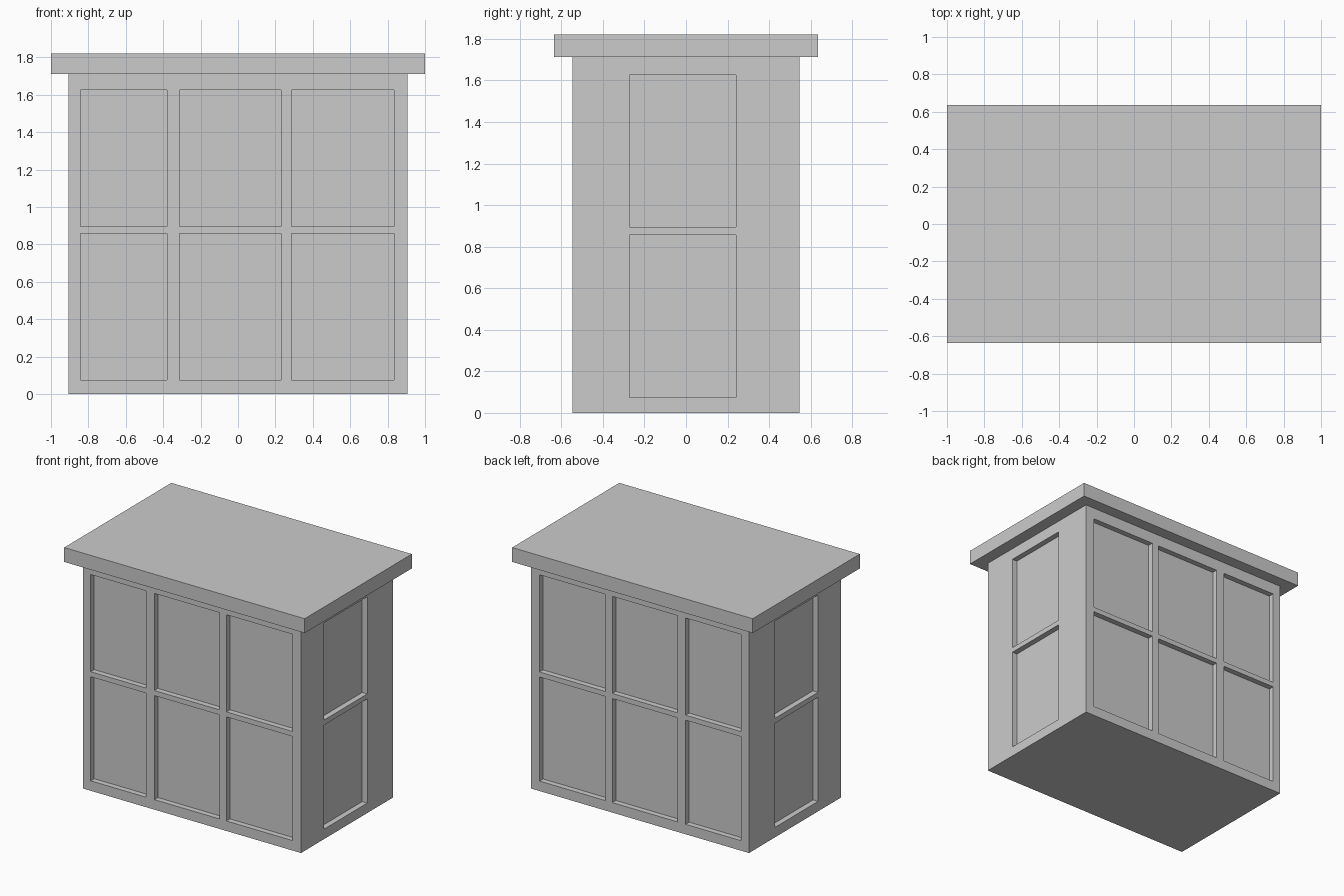
import bpy, bmesh
from mathutils import Matrix, Vector

if "Cube" in bpy.data.objects:
    bpy.data.objects.remove(bpy.data.objects["Cube"])

BODY_X, BODY_Y, BODY_TOP = 0.907, 0.547, 1.712
DEPTH = 0.042                                   # panel recess depth
COLUMNS = [(-0.842, -0.38), (-0.313, 0.23), (0.287, 0.835)]
ROWS = [(0.075, 0.857), (0.895, 1.625)]
SIDE = (-0.273, 0.24)


def add_box(bm, lo, hi):
    lo, hi = Vector(lo), Vector(hi)
    m = Matrix.Translation((lo + hi) / 2) @ Matrix.Diagonal((*(hi - lo), 1))
    bmesh.ops.create_cube(bm, size=1, matrix=m)


def make_boxes(name, boxes):
    bm = bmesh.new()
    for lo, hi in boxes:
        add_box(bm, lo, hi)
    mesh = bpy.data.meshes.new(name)
    bm.to_mesh(mesh)
    bm.free()
    ob = bpy.data.objects.new(name, mesh)
    bpy.context.collection.objects.link(ob)
    return ob


# Cabin body
body = make_boxes("cabin_body", [((-BODY_X, -BODY_Y, 0), (BODY_X, BODY_Y, BODY_TOP))])

# Recessed panels: three columns front and back, one column on each side
cuts = []
for z0, z1 in ROWS:
    for s in (-1, 1):
        y0, y1 = sorted((s * (BODY_Y - DEPTH), s * (BODY_Y + 0.1)))
        cuts += [((x0, y0, z0), (x1, y1, z1)) for x0, x1 in COLUMNS]
        x0, x1 = sorted((s * (BODY_X - DEPTH), s * (BODY_X + 0.1)))
        cuts.append(((x0, SIDE[0], z0), (x1, SIDE[1], z1)))
cutter = make_boxes("panel_cutter", cuts)
cutter.hide_render = True

mod = body.modifiers.new("panels", "BOOLEAN")
mod.operation = "DIFFERENCE"
mod.solver = "EXACT"
mod.object = cutter
bpy.context.view_layer.objects.active = body
bpy.ops.object.modifier_apply(modifier=mod.name)
bpy.data.objects.remove(cutter)

# Overhanging roof slab
make_boxes("roof_slab", [((-1, -0.636, BODY_TOP), (1, 0.636, 1.82))])
